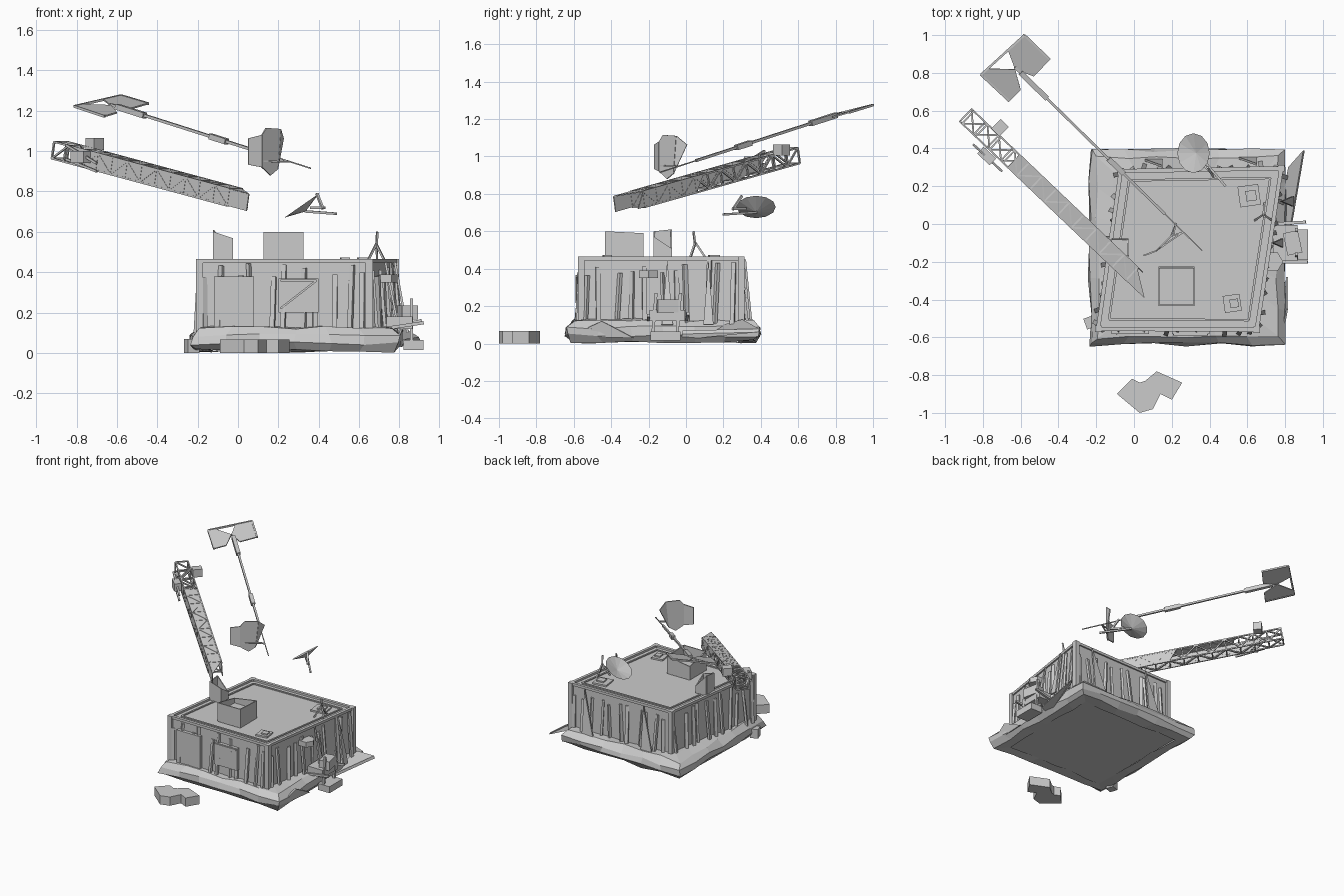
import bpy, bmesh, random
from math import sin, cos, pi, radians
from mathutils import Vector as V, Matrix

if "Cube" in bpy.data.objects:
    bpy.data.objects.remove(bpy.data.objects["Cube"])

random.seed(4)


def make(name, verts, faces):
    me = bpy.data.meshes.new(name)
    me.from_pydata([tuple(v) for v in verts], [], faces)
    bm = bmesh.new()
    bm.from_mesh(me)
    bmesh.ops.recalc_face_normals(bm, faces=bm.faces)
    bm.to_mesh(me)
    bm.free()
    ob = bpy.data.objects.new(name, me)
    bpy.context.collection.objects.link(ob)
    return ob


def prism(name, base, top):
    """Closed solid between two matching outlines."""
    n = len(base)
    sides = [(i, (i + 1) % n, n + (i + 1) % n, n + i) for i in range(n)]
    return make(name, list(base) + list(top), sides + [tuple(range(n)), tuple(range(n, 2 * n))])


def slab(name, plan, z0, z1):
    return prism(name, [(x, y, z0) for x, y in plan], [(x, y, z1) for x, y in plan])


def sheet(name, pts, t=0.006):
    """Thin flat plate through the given 3D points."""
    pts = [V(p) for p in pts]
    n = (pts[1] - pts[0]).cross(pts[2] - pts[0]).normalized() * t / 2
    return prism(name, [p - n for p in pts], [p + n for p in pts])


def beams(name, segs, w=0.012, h=None):
    """Square bars from a to b, joined in one object."""
    h = h or w
    vs, fs = [], []
    for a, b in segs:
        a, b = V(a), V(b)
        d = (b - a).normalized()
        x = d.cross(V((0, 0, 1)))
        x = x.normalized() if x.length > 0.01 else V((1, 0, 0))
        y = d.cross(x)
        k = len(vs)
        for p in (a, b):
            vs += [p + x * i * w / 2 + y * j * h / 2 for i, j in ((-1, -1), (1, -1), (1, 1), (-1, 1))]
        fs += [tuple(k + i for i in f) for f in ((0, 1, 2, 3), (4, 5, 6, 7), (0, 1, 5, 4),
                                                 (1, 2, 6, 5), (2, 3, 7, 6), (3, 0, 4, 7))]
    return make(name, vs, fs)


def box(name, c, s, rz=0):
    ob = beams(name, [((0, 0, -s[2] / 2), (0, 0, s[2] / 2))], s[0], s[1])
    ob.data.transform(Matrix.Translation(c) @ Matrix.Rotation(radians(rz), 4, 'Z'))
    return ob


# Sheared bunker body with roof rim and corner posts
C = [V((-0.19, -0.555, 0)), V((0.65, -0.56, 0)), V((0.78, 0.295, 0)), V((-0.07, 0.28, 0))]
mid = sum(C, V()) / 4
up = lambda p, z: V((p.x, p.y, z))
edges = [(C[i], C[(i + 1) % 4]) for i in range(4)]
slab("bunker_body", [(p.x, p.y) for p in C], 0.05, 0.45)
beams("roof_rim", [(up(a, 0.455), up(b, 0.455)) for a, b in edges], 0.022, 0.02)
inner = [p.lerp(mid, 0.12) for p in C]
beams("roof_inner_rim", [(up(inner[i], 0.452), up(inner[i - 1], 0.452)) for i in range(4)], 0.012, 0.012)
beams("corner_posts", [(up(p, 0.1), up(p, 0.465)) for p in C], 0.035)

# Uneven planks leaning on every wall
planks = []
for a, b in edges:
    d = (b - a).normalized()
    out = V((d.y, -d.x, 0))
    for i in range(11):
        p = a.lerp(b, (i + 0.5 + random.uniform(-0.3, 0.3)) / 11)
        planks.append((up(p + out * random.uniform(0.005, 0.035), 0.1),
                       up(p + out * 0.002 + d * random.uniform(-0.015, 0.015), random.uniform(0.36, 0.45))))
beams("wall_planks", planks, 0.024, 0.016)
box("front_hatch", (0.3, -0.57, 0.285), (0.2, 0.025, 0.17))
beams("hatch_brace", [((0.21, -0.585, 0.36), (0.39, -0.585, 0.36)), ((0.21, -0.585, 0.22), (0.39, -0.585, 0.36))], 0.01)
box("front_door", (-0.02, -0.57, 0.25), (0.2, 0.025, 0.26))

# Earth berm around the base: lofted square rings with rough edges
rings = [(0.11, 0.01), (0.03, 0.01), (0.0, 0.045), (0.005, 0.085), (0.04, 0.125), (0.12, 0.13)]
x0, x1, y0, y1, N = -0.235, 0.8, -0.64, 0.395, 6
vs = []
for ins, z in rings:
    q = [V((x0 + ins, y0 + ins, z)), V((x1 - ins, y0 + ins, z)),
         V((x1 - ins, y1 - ins, z)), V((x0 + ins, y1 - ins, z))]
    for i in range(4):
        for j in range(N):
            p = q[i].lerp(q[(i + 1) % 4], j / N)
            vs.append(p + V([random.uniform(-1, 1) * 0.01 for _ in range(3)]))
M = 4 * N
fs = [(r * M + i, r * M + (i + 1) % M, (r + 1) * M + (i + 1) % M, (r + 1) * M + i)
      for r in range(len(rings) - 1) for i in range(M)]
make("berm", vs, fs + [tuple(range((len(rings) - 1) * M, len(rings) * M))])
slab("floor", [(-0.14, -0.55), (0.7, -0.55), (0.7, 0.3), (-0.14, 0.3)], 0.02, 0.05)
sheet("leaning_plate", [(0.76, -0.02, 0.03), (0.83, -0.02, 0.06), (0.9, 0.39, 0.07), (0.82, 0.3, 0.12)], 0.02)
sheet("leaning_shard", [(0.78, -0.62, 0.04), (0.81, -0.45, 0.12), (0.81, -0.28, 0.03)], 0.01)
box("side_stone", (-0.23, -0.52, 0.035), (0.06, 0.06, 0.07), 20)

# Tall broken splinters on the back and right wall
for i, (x, y, dx, dy) in enumerate([(0.7, -0.1, 0.1, 0), (0.75, 0.12, 0.09, 0), (0.6, 0.3, 0, 0.05), (0.1, 0.29, 0, 0.05)]):
    sheet(f"splinter_{i}", [(x + dx * .3 + dy, y + dy * .3, 0.45), (x + dx - dy, y + dy - dx * .3, 0.1),
                            (x + dx + dy, y + dy + dx * .3, 0.1)], 0.012)

# Machine on the right side
box("machine_base", (0.8, -0.1, 0.15), (0.13, 0.19, 0.06))
box("machine_engine", (0.84, -0.1, 0.2), (0.08, 0.12, 0.07), 12)
box("machine_step", (0.87, -0.11, 0.04), (0.1, 0.16, 0.05))
beams("machine_pipes", [((0.86, y, 0.02), (0.86, y + 0.02, 0.27)) for y in (-0.18, -0.05)]
      + [((0.72, -0.2, 0.12), (0.92, -0.2, 0.15)), ((0.72, 0, 0.12), (0.91, 0.01, 0.16))], 0.016)
slab("wall_lamp", [(0.69, -0.25), (0.76, -0.25), (0.79, -0.2), (0.76, -0.15), (0.7, -0.15)], 0.35, 0.39)


# Open ragged boxes on the roof
def open_box(name, xa, xb, ya, yb, heights):
    q = [(xa, ya), (xb, ya), (xb, yb), (xa, yb)]
    for i in range(4):
        a, b = q[i], q[(i + 1) % 4]
        sheet(f"{name}_wall_{i}", [(*a, 0.455), (*b, 0.455), (*b, heights[(i + 1) % 4]), (*a, heights[i])], 0.008)


open_box("roof_crate", 0.13, 0.32, -0.43, -0.23, (0.6, 0.6, 0.59, 0.56))
box("crate_fill", (0.225, -0.33, 0.49), (0.18, 0.19, 0.07))
open_box("roof_vent", -0.12, -0.03, -0.17, -0.08, (0.6, 0.57, 0.51, 0.61))
box("vent_fill", (-0.075, -0.125, 0.485), (0.085, 0.085, 0.06))
beams("roof_aerial", [((0.685, 0.05, 0.52), (0.69, 0.04, 0.6))] + [((x, y, 0.45), (0.685, 0.05, 0.54))
      for x, y in ((0.64, 0.02), (0.73, 0.02), (0.69, 0.11))], 0.01)
for i, (x, y, s) in enumerate([(0.61, 0.15, 0.11), (0.52, -0.42, 0.09)]):
    box(f"roof_hatch_{i}", (x, y, 0.457), (s, s, 0.012), 8)
    box(f"roof_hatch_lid_{i}", (x + .01, y, 0.468), (s * .5, s * .5, 0.01), 8)

# Lattice boom
P0, P1 = V((0.08, -0.35, 0.745)), V((-0.885, 0.57, 1.005))
ax = (P1 - P0).normalized()
sd = ax.cross(V((0, 0, 1))).normalized()   # toward the right-back side
nu = sd.cross(ax)


def bp(t, s, u):
    return P0.lerp(P1, t) + sd * s * 0.045 + nu * u * 0.042


K = [(-1, -1), (1, -1), (1, 1), (-1, 1)]
segs = [(bp(0.1, *k), bp(1, *k)) for k in K]
for i in range(13):
    t, t2 = 0.1 + i * 0.9 / 12, 0.1 + (i + 1) * 0.9 / 12
    for j in range(4):
        a, b = (K[j], K[(j + 1) % 4]) if i % 2 else (K[(j + 1) % 4], K[j])
        segs.append((bp(t, *a), bp(t, *b)))
        if i < 12:
            segs.append((bp(t, *a), bp(t2, *b)))
beams("boom_lattice", segs, 0.009)
sheet("boom_left_plate", [bp(0, -1, -1), bp(0.82, -1, -1), bp(0.9, -1, 1), bp(0, -1, 1)])
sheet("boom_right_plate", [bp(0.06, 1, -1), bp(0.4, 1, -1), bp(0.45, 1, 1), bp(0.1, 1, 1)])
sheet("boom_top_plate", [bp(0, -1, 1), bp(0.75, -1, 1), bp(0.75, 0.9, 1), bp(0.1, 0.9, 1)])
box("boom_lamp", (-0.71, 0.51, 1.035), (0.07, 0.06, 0.06), 45)
box("boom_winch", (-0.78, 0.36, 0.97), (0.09, 0.05, 0.06), -43)
beams("winch_frame", [((-0.85, 0.42, 1.03), (-0.7, 0.28, 0.94)), ((-0.85, 0.42, 0.96), (-0.7, 0.28, 0.9))], 0.012)

# Long thin arm with joint sleeves and split end panels
A0, A1 = V((0.36, -0.14, 0.915)), V((-0.63, 0.83, 1.23))
al = lambda t: A0.lerp(A1, t)
beams("arm_tip", [(A0, al(0.25))], 0.006)
beams("arm_pole", [(al(0.2), al(1))], 0.014)
beams("arm_sleeves", [(al(0.42), al(0.5)), (al(0.83), al(0.97))], 0.028)
E = [(-0.81, 0.79, 1.222), (-0.58, 1.0, 1.275), (-0.445, 0.87, 1.235), (-0.66, 0.65, 1.172)]
hub = V((-0.63, 0.82, 1.225))
le = lambda i, j, f: V(E[i]).lerp(V(E[j]), f)
sheet("end_panel_right", [le(0, 1, 0.62), E[1], E[2], le(2, 3, 0.4), hub], 0.008)
sheet("end_panel_left", [E[0], le(0, 1, 0.15), hub, le(2, 3, 0.72), E[3]], 0.008)
beams("end_frame", [(E[0], E[1]), (E[1], E[2]), (E[3], E[0])], 0.012)

# Folded shield at the lower end of the arm, facing back left
h, n = V((0.707, 0.707, 0)), V((-0.707, 0.707, 0.1))
sc = V((0.16, -0.1, 1.0))
sp = lambda a, z, k=0: sc + h * a + V((0, 0, z)) + n * k
sheet("shield_centre", [sp(-.06, -.08), sp(0, -.12), sp(.05, -.09), sp(.07, .11), sp(-.03, .115), sp(-.06, .08)], 0.008)
sheet("shield_left_wing", [sp(-.06, -.08), sp(-.06, .08), sp(-.125, .06, .03), sp(-.125, -.07, .03)], 0.008)
sheet("shield_right_wing", [sp(.05, -.09), sp(.07, .11), sp(.12, .06, .03)], 0.008)
beams("shield_struts", [(sp(-.05, -.05), al(0.1)), (sp(.05, -.05), al(0.1))], 0.008)

# Loose dish with a shallow cone back and feed arms
dc, dn = V((0.315, 0.375, 0.73)), V((-0.57, 0, 0.82))
e1 = V((0.82, 0, 0.57))
rim = [dc + e1 * 0.105 * cos(a) + V((0, 1, 0)) * 0.105 * sin(a) for a in [i * pi / 6 for i in range(12)]]
tip, bowl = dc - dn * 0.035, dc - dn * 0.025
make("dish", rim + [tip, bowl], [(i, (i + 1) % 12, k) for k in (12, 13) for i in range(12)])
beams("dish_arms", [(tip, (0.485, 0.2, 0.69)), ((0.39, 0.3, 0.79), (0.42, 0.25, 0.715)),
                    ((0.36, 0.32, 0.72), (0.43, 0.25, 0.72))], 0.012)

# Stepped block on the ground in front
slab("ground_block", [(-0.09, -0.9), (-0.01, -0.82), (0.03, -0.84), (0.06, -0.83), (0.12, -0.78), (0.255, -0.84),
                      (0.2, -0.93), (0.14, -0.9), (0.1, -0.98), (0.03, -1.0)], 0, 0.068)
